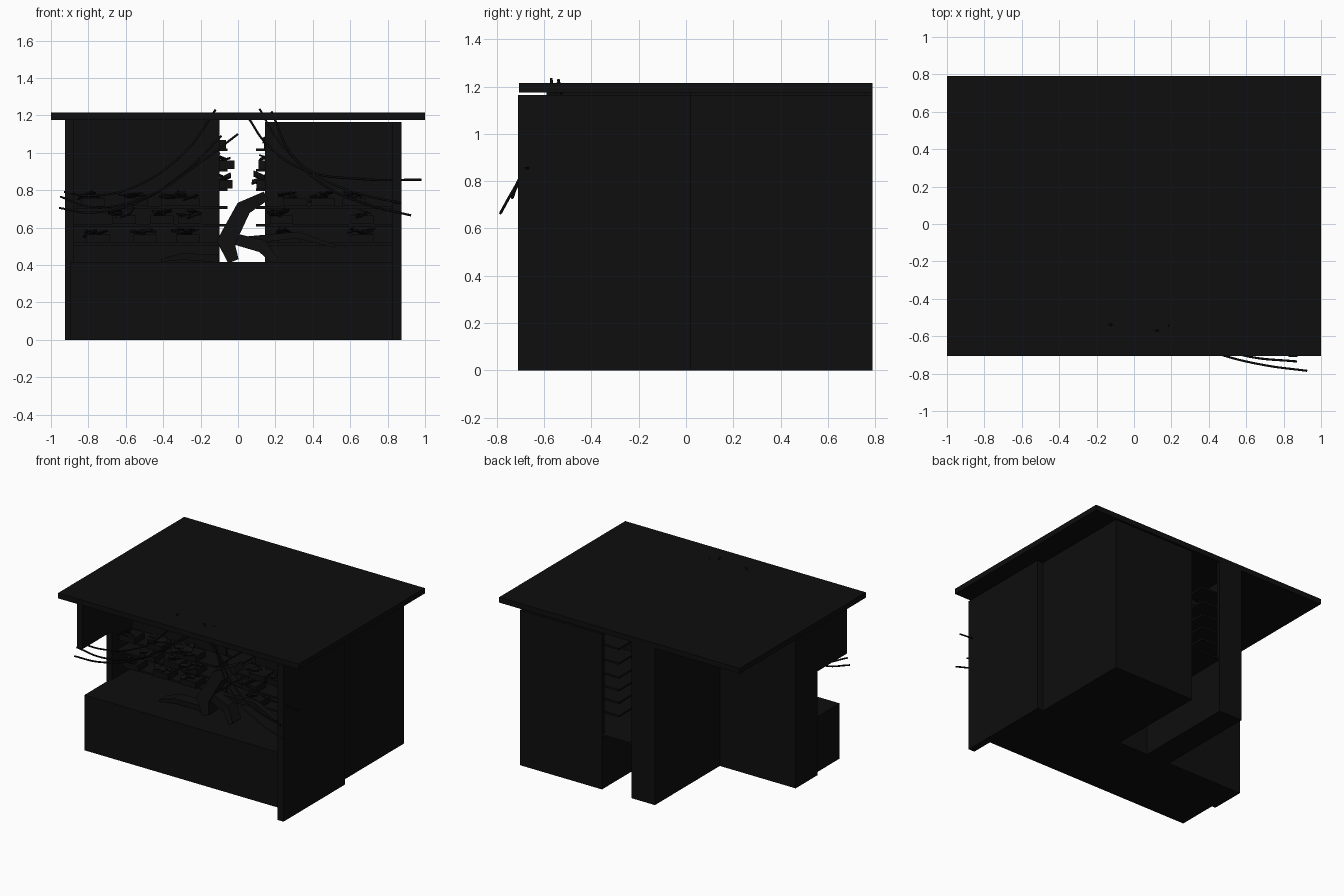
import bpy, bmesh, math, random
from mathutils import Vector, Matrix

if "Cube" in bpy.data.objects:
    bpy.data.objects.remove(bpy.data.objects["Cube"])

random.seed(7)
mat = bpy.data.materials.new("charred_black")
mat.diffuse_color = (0.0044, 0.0044, 0.0044, 1)
mat.use_nodes = True
mat.node_tree.nodes["Principled BSDF"].inputs["Base Color"].default_value = mat.diffuse_color


def finish(name, bm):
    bmesh.ops.recalc_face_normals(bm, faces=bm.faces)
    me = bpy.data.meshes.new(name)
    bm.to_mesh(me)
    bm.free()
    me.materials.append(mat)
    ob = bpy.data.objects.new(name, me)
    bpy.context.collection.objects.link(ob)
    return ob


def add_box(bm, x0, x1, y0, y1, z0, z1, rot=None):
    m = Matrix.Translation(((x0 + x1) / 2, (y0 + y1) / 2, (z0 + z1) / 2))
    if rot:
        m = m @ rot
    m = m @ Matrix.Diagonal((x1 - x0, y1 - y0, z1 - z0, 1))
    bmesh.ops.create_cube(bm, size=1, matrix=m)


def box(name, *d):
    bm = bmesh.new()
    add_box(bm, *d)
    return finish(name, bm)


def prism(name, pts, origin, direction, axis):
    """Extrude a flat outline; axis 'x' reads points as (y,z), 'z' as (x,y)."""
    bm = bmesh.new()
    put = {'x': lambda p: (origin, p[0], p[1]), 'z': lambda p: (p[0], p[1], origin)}[axis]
    f = bm.faces.new([bm.verts.new(put(p)) for p in pts])
    r = bmesh.ops.extrude_face_region(bm, geom=[f])
    vs = [g for g in r['geom'] if isinstance(g, bmesh.types.BMVert)]
    bmesh.ops.translate(bm, verts=vs, vec=(direction, 0, 0) if axis == 'x' else (0, 0, direction))
    return finish(name, bm)


TOP, LOW, BAY = 1.175, 0.415, -0.295

# roof and low base, whose outline leaves a gap at the back
box("roof_slab", -1, 1, -0.707, 0.79, TOP, 1.215)
prism("base_counter", [(-0.895, -0.545), (0.825, -0.545), (0.825, 0.79), (0.145, 0.79), (0.145, 0.02),
                       (-0.10, 0.02), (-0.10, 0.79), (BAY, 0.79), (BAY, 0.02), (-0.895, 0.02)],
      0, LOW, 'z')
# thin counter board bridging the gap
box("gap_board", -0.10, 0.145, 0.02, 0.79, LOW - 0.012, LOW)

# side panels: the left one has its lower front corner missing
prism("left_panel", [(0.02, 0), (0.02, TOP), (-0.59, TOP), (-0.59, 0.78), (-0.24, 0.78), (-0.24, 0)],
      -0.925, 0.045, 'x')
box("right_panel", 0.825, 0.875, -0.71, 0.02, 0, 1.165)

# walls of the rear bays, open toward the gap
box("left_back_wall", -0.92, -0.10, 0.0, 0.02, LOW, TOP)
box("left_bay_side", BAY, BAY + 0.02, 0.02, 0.79, LOW, TOP)
box("left_bay_back", BAY, -0.10, 0.76, 0.79, LOW, TOP)
box("right_back_wall", 0.145, 0.825, 0.0, 0.02, LOW, 1.165)
box("right_bay_back", 0.145, 0.825, 0.76, 0.79, LOW, 1.165)
box("right_bay_side", 0.80, 0.825, 0.02, 0.79, LOW, 1.165)

# shelves: all levels in the bays, only the lower ones in front
levels = [0.505, 0.605, 0.70, 0.795, 0.90, 1.01]
bm = bmesh.new()
for i, z in enumerate(levels):
    if i < 3:
        add_box(bm, -0.88, -0.055, -0.18, 0.0, z, z + 0.014)
        add_box(bm, 0.095, 0.825, -0.18, 0.0, z, z + 0.014)
    add_box(bm, BAY + 0.02, -0.055, 0.02, 0.66, z, z + 0.014)
    add_box(bm, 0.095, 0.80, 0.02, 0.66, z, z + 0.014)
finish("shelves", bm)

# small goods on the shelves: (x, y) per level
F = -0.15
spots = {0: [(x, F) for x in (-0.75, -0.50, -0.27, 0.27, 0.66)],
         1: [(x, F) for x in (-0.61, -0.41, -0.26, 0.23, 0.66)],
         2: [(x, F) for x in (-0.78, -0.55, -0.35, -0.27, 0.30, 0.45, 0.62)],
         3: [(-0.095, 0.2), (-0.10, 0.45), (0.16, 0.3)],
         4: [(-0.085, 0.15), (-0.10, 0.5), (0.17, 0.4)],
         5: [(-0.13, 0.3), (0.2, 0.3)]}
goods, scraps = bmesh.new(), bmesh.new()
for lv, ps in spots.items():
    for x, y in ps:
        z = levels[lv] + 0.014
        add_box(goods, x - 0.06, x + 0.065, y - 0.06, y + 0.06, z, z + 0.045)
        # torn scraps lying over each box
        for i in range(5):
            rot = Matrix.Rotation(random.uniform(-0.5, 0.5), 4, 'Y') @ Matrix.Rotation(
                random.uniform(-0.8, 0.8), 4, 'Z') @ Matrix.Rotation(random.uniform(-0.5, 0.5), 4, 'X')
            cx, cy = x + random.uniform(-0.05, 0.03), y + random.uniform(-0.07, 0.05)
            w, d = random.uniform(0.02, 0.045), random.uniform(0.01, 0.03)
            cz = z + random.uniform(0.04, 0.065)
            add_box(scraps, cx - w, cx + w, cy - d, cy + d, cz, cz + 0.007, rot)
finish("shelf_boxes", goods)
finish("torn_scraps", scraps)


def strip(name, pts, depth):
    """Bent bar: each point is (x, y, z, half width)."""
    bm = bmesh.new()
    rings = []
    P = [Vector(p[:3]) for p in pts]
    for i, p in enumerate(P):
        t = (P[min(i + 1, len(P) - 1)] - P[max(i - 1, 0)]).normalized()
        side = t.cross(Vector((0, 1, 0))).normalized() * pts[i][3]
        dep = Vector((0, depth / 2, 0))
        rings.append([bm.verts.new(p + o) for o in (side + dep, side - dep, -side - dep, -side + dep)])
    for a, b in zip(rings, rings[1:]):
        for j in range(4):
            bm.faces.new((a[j], a[(j + 1) % 4], b[(j + 1) % 4], b[j]))
    bm.faces.new(rings[0])
    bm.faces.new(rings[-1])
    return finish(name, bm)


# wrecked bars lying on the counter in the middle
strip("tall_bent_bar", [(0.15, -0.2, 0.77, 0.025), (0.03, -0.24, 0.705, 0.042),
                        (-0.065, -0.28, 0.52, 0.05), (-0.025, -0.3, 0.42, 0.03)], 0.10)
strip("low_bent_bar", [(-0.02, -0.25, 0.54, 0.03), (0.13, -0.28, 0.50, 0.035),
                       (0.20, -0.32, 0.42, 0.02)], 0.10)
strip("right_splinter", [(0.02, -0.22, 0.53, 0.02), (0.32, -0.25, 0.56, 0.018),
                         (0.52, -0.28, 0.50, 0.008)], 0.04)
strip("left_splinter", [(-0.41, -0.3, 0.425, 0.008), (-0.3, -0.28, 0.445, 0.018),
                        (-0.1, -0.26, 0.435, 0.02)], 0.09)


def wire(name, pts):
    cu = bpy.data.curves.new(name, 'CURVE')
    cu.dimensions = '3D'
    cu.bevel_depth = 0.006
    cu.bevel_resolution = 1
    cu.resolution_u = 8
    cu.use_fill_caps = True
    sp = cu.splines.new('BEZIER')
    sp.bezier_points.add(len(pts) - 1)
    for b, p in zip(sp.bezier_points, pts):
        b.co = p
        b.handle_left_type = b.handle_right_type = 'AUTO'
    cu.materials.append(mat)
    bpy.context.collection.objects.link(bpy.data.objects.new(name, cu))


# loose wires hanging from the roof to both sides
wire("left_wire_1", [(-0.12, -0.54, 1.23), (-0.27, -0.5, 1.02), (-0.55, -0.47, 0.82), (-0.80, -0.5, 0.77), (-0.93, -0.53, 0.79)])
wire("left_wire_2", [(0.0, -0.3, 1.10), (-0.2, -0.38, 0.95), (-0.5, -0.45, 0.76), (-0.78, -0.5, 0.71), (-0.95, -0.56, 0.765)])
wire("left_wire_3", [(-0.09, -0.3, 1.09), (-0.28, -0.38, 0.90), (-0.55, -0.45, 0.73), (-0.8, -0.52, 0.68), (-0.955, -0.58, 0.705)])
wire("right_wire_1", [(0.06, -0.55, 1.18), (0.15, -0.52, 1.05), (0.35, -0.55, 0.91), (0.65, -0.64, 0.86), (0.98, -0.68, 0.855)])
wire("right_wire_2", [(0.115, -0.57, 1.235), (0.22, -0.57, 1.06), (0.42, -0.65, 0.88), (0.62, -0.71, 0.79), (0.87, -0.735, 0.73)])
wire("right_wire_3", [(0.18, -0.54, 1.22), (0.28, -0.62, 1.0), (0.47, -0.70, 0.82), (0.70, -0.755, 0.72), (0.925, -0.785, 0.665)])
